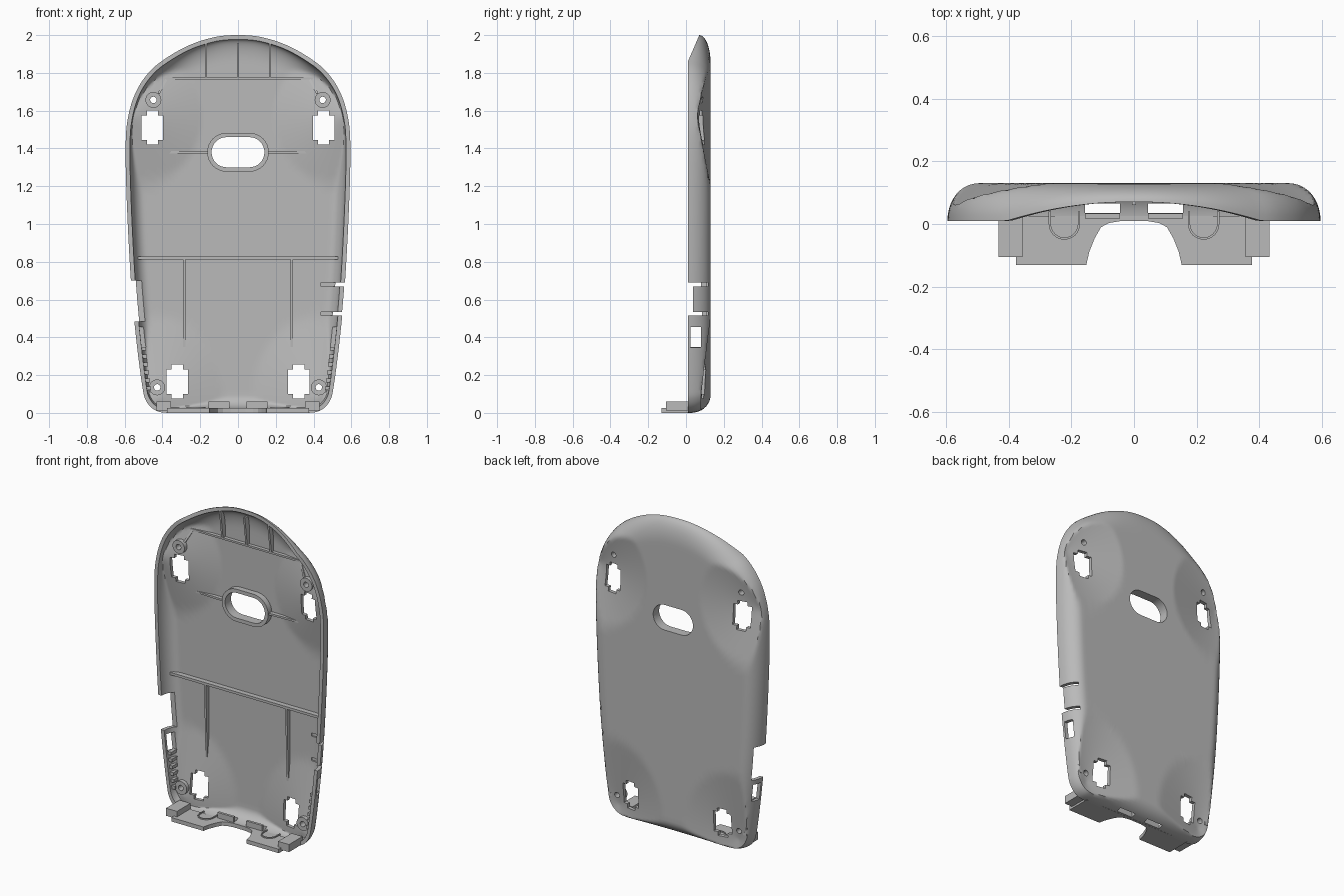
import bpy, bmesh
from math import sin, cos, pi, sqrt
from mathutils import Vector
from mathutils.bvhtree import BVHTree

cube = bpy.data.objects.get("Cube")
if cube:
    bpy.data.objects.remove(cube, do_unlink=True)

GREY = (0.49, 0.49, 0.49, 1)
mat = bpy.data.materials.new("plain grey plastic")
mat.use_nodes = True
mat.diffuse_color = GREY
mat.node_tree.nodes["Principled BSDF"].inputs["Base Color"].default_value = GREY

BACK = 0.13
WALL = 0.023


def finish(bm, name):
    me = bpy.data.meshes.new(name)
    bm.to_mesh(me)
    bm.free()
    ob = bpy.data.objects.new(name, me)
    bpy.context.collection.objects.link(ob)
    me.materials.append(mat)
    return ob


def smooth(ob):
    bpy.ops.object.select_all(action='DESELECT')
    ob.select_set(True)
    bpy.context.view_layer.objects.active = ob
    bpy.ops.object.shade_smooth_by_angle(angle=0.6)


def prism(name, pts, lo, hi, axis):
    """Closed polygon extruded along an axis."""
    bm = bmesh.new()
    ends = [[bm.verts.new({'X': (h, a, b), 'Y': (a, h, b), 'Z': (a, b, h)}[axis])
             for a, b in pts] for h in (lo, hi)]
    bridge(bm, ends[0], ends[1])
    for e in ends:
        bm.faces.new(e)
    bmesh.ops.recalc_face_normals(bm, faces=bm.faces)
    return finish(bm, name)


def bridge(bm, a, b):
    """Quads between two closed loops."""
    for i in range(len(a)):
        j = (i + 1) % len(a)
        bm.faces.new((a[i], a[j], b[j], b[i]))


def rect(a0, a1, b0, b1):
    return [(a0, b0), (a1, b0), (a1, b1), (a0, b1)]


def stadium(cx, cz, half, r, n=16):
    """Slot outline; half = 0 gives a circle."""
    pts = []
    for side in (1, -1):
        for i in range(n + 1 if half else n):
            t = -pi / 2 + pi * i / n
            pts.append((cx + side * (half + r * cos(t)), cz + side * r * sin(t)))
    return pts


def tube(name, outer, inner, lo, hi):
    """Ring with a through hole, along y."""
    bm = bmesh.new()
    loops = [[bm.verts.new((x, y, z)) for x, z in p]
             for p, y in ((outer, lo), (outer, hi), (inner, hi), (inner, lo))]
    for k in range(4):
        bridge(bm, loops[k], loops[(k + 1) % 4])
    bmesh.ops.recalc_face_normals(bm, faces=bm.faces)
    smooth(finish(bm, name))


# Rim outline, one half, then mirrored
half = [(0, 0), (0.2, 0), (0.37, 0), (0.44, 0.015), (0.487, 0.065), (0.508, 0.15),
        (0.54, 0.4), (0.567, 0.7), (0.588, 1.1), (0.595, 1.4), (0.583, 1.56),
        (0.54, 1.7), (0.465, 1.81), (0.37, 1.885), (0.25, 1.95), (0.12, 1.99), (0, 2)]
keys = half + [(-x, z) for x, z in half[-2:0:-1]]
outline = []
for k in range(len(keys)):
    p0, p1, p2, p3 = (Vector(keys[(k + o) % len(keys)]) for o in (-1, 0, 1, 2))
    for i in range(6):
        t = i / 6
        outline.append(0.5 * (2 * p1 + (p2 - p0) * t + (2 * p0 - 5 * p1 + 4 * p2 - p3) * t * t
                              + (3 * p1 - p0 - 3 * p2 + p3) * t ** 3))


def back_limit(x, z):
    """Flat back with four scooped corners."""
    y = BACK
    for cx, cz, rx, rz, deep in ((0.56, 1.57, 0.37, 0.37, 0.072), (0.42, 0.08, 0.34, 0.43, 0.058)):
        e = sqrt(((abs(x) - cx) / rx) ** 2 + ((z - cz) / rz) ** 2)
        y = min(y, BACK - deep * (1 - e))
    return y


def skin(bm, off):
    """Rounded edge rings, then rings shrinking to the centre; returns the rim loop."""
    steps, inner = 10, 30
    rings = []
    for s in range(steps + inner):
        t = pi / 2 * min(1, s / steps)
        f = 1 - max(0, s - steps) / inner
        ring = []
        for p in outline:
            inward = (Vector((0, max(0.45, min(1.4, p.y)))) - p).normalized()
            r = 0.095 + 0.05 * max(0, min(1, (p.y - 1.6) / 0.4))
            q = p + inward * (off + (r - off) * (1 - cos(t)))
            x, z = q.x * f, 1 + (q.y - 1) * f
            rim = 0.01 + max(0, p.y - 1.86) * 0.43
            y = min(rim + (BACK - off - rim) * sin(t), back_limit(x, z) - off)
            ring.append(bm.verts.new((x, y, z)))
        rings.append(ring)
    for a, b in zip(rings, rings[1:]):
        bridge(bm, a, b)
    hub = bm.verts.new((0, BACK - off, 1))
    for i, v in enumerate(rings[-1]):
        bm.faces.new((v, rings[-1][(i + 1) % len(outline)], hub))
    return rings[0]


# Shell: outer and inner skin joined at the rim
bm = bmesh.new()
bridge(bm, skin(bm, 0), skin(bm, WALL))
bmesh.ops.recalc_face_normals(bm, faces=bm.faces)
if bm.calc_volume(signed=True) < 0:
    bmesh.ops.reverse_faces(bm, faces=bm.faces[:])
tree = BVHTree.FromBMesh(bm)
shell = finish(bm, "back_shell")


def floor(x, z):
    hit = tree.ray_cast(Vector((x, -1, z)), Vector((0, 1, 0)))[0]
    return hit.y if hit else BACK - WALL


def cut(pts, lo, hi, axis):
    """Cut a prism out of the shell, with a second solver in reserve."""
    cutter = prism("opening_cutter", pts, lo, hi, axis)
    cutter.hide_render = True
    for solver in ('MANIFOLD', 'EXACT'):
        mod = shell.modifiers.new("opening", 'BOOLEAN')
        mod.object = cutter
        mod.solver = solver
        deps = bpy.context.evaluated_depsgraph_get()
        me = bpy.data.meshes.new_from_object(shell.evaluated_get(deps))
        shell.modifiers.remove(mod)
        if len(me.polygons) > 0.9 * len(shell.data.polygons):
            shell.data = me
            break
    bpy.data.objects.remove(cutter, do_unlink=True)


# Openings
feet = ((0.453, 1.51), (0.322, 0.166))
bosses = ((0.448, 1.657), (0.428, 0.135))
a, b, c, d = 0.03, 0.057, 0.065, 0.09
cross = [(b, -c), (b, c), (a, c), (a, d), (-a, d), (-a, c),
         (-b, c), (-b, -c), (-a, -c), (-a, -d), (a, -d), (a, -c)]
cut(stadium(0, 1.38, 0.06, 0.08), 0, 0.3, 'Y')
for sx in (1, -1):
    for cx, cz in feet:
        cut([(sx * cx + x, cz + z) for x, z in cross], 0, 0.3, 'Y')
    for cx, cz in bosses:
        cut(stadium(sx * cx, cz, 0, 0.017), 0.02, 0.3, 'Y')
    cut(rect(0.025, 0.08, 0.345, 0.455), sx * 0.46, sx * 0.7, 'X')
    cut(rect(sx * 0.045, sx * 0.157, 0.035, 0.066), -0.1, 0.045, 'Z')
# Side notch, and slits leaving a spring tab on the other side
cut(rect(-0.1, 0.092, 0.485, 0.7), -0.7, -0.45, 'X')
cut([(-0.1, 0.515), (0.116, 0.515), (0.116, 0.535), (0.036, 0.535),
     (0.036, 0.67), (0.116, 0.67), (0.116, 0.69), (-0.1, 0.69)], 0.44, 0.7, 'X')
smooth(shell)


def rib(name, start, end, top0, top1, width=0.012, n=14):
    """Thin wall rising from the inner floor between two (x, z) points."""
    a, b = Vector(start), Vector(end)
    d = (b - a).normalized()
    side = Vector((-d.y, d.x)) * width / 2
    bm = bmesh.new()
    prev = None
    for i in range(n + 1):
        c = a.lerp(b, i / n)
        base = floor(c.x, c.y) + 0.01
        top = min(base - 0.002, top0 + (top1 - top0) * i / n)
        sec = [bm.verts.new((c.x + k * side.x, y, c.y + k * side.y))
               for k, y in ((1, base), (1, top), (-1, top), (-1, base))]
        if prev:
            bridge(bm, prev, sec)
        if i in (0, n):
            bm.faces.new(sec)
        prev = sec
    bmesh.ops.recalc_face_normals(bm, faces=bm.faces)
    finish(bm, name)


# Inner ribs
rib("cross_rib", (-0.53, 0.82), (0.53, 0.82), 0.075, 0.075, 0.016)
rib("top_rib", (-0.41, 1.77), (0.41, 1.77), 0.085, 0.085)
for x in (-0.17, 0, 0.17):
    rib("top_gusset", (x, 1.77), (x, 1.955), 0.085, 0.06)

for sx, side in ((1, "left"), (-1, "right")):
    rib(side + "_long_rib", (sx * 0.285, 0.815), (sx * 0.285, 0.35), 0.075, 0.09)
    rib(side + "_slot_rib", (sx * 0.15, 1.38), (sx * 0.38, 1.38), 0.08, 0.09)
    rib(side + "_corner_rib", (sx * 0.38, 1.765), (sx * 0.42, 1.69), 0.085, 0.06)
    # Screw bosses
    for cx, cz in bosses:
        y = floor(sx * cx, cz)
        tube(side + "_screw_boss", stadium(sx * cx, cz, 0, 0.042),
             stadium(sx * cx, cz, 0, 0.017), y - 0.02, y + 0.012)
    # Small teeth inside the lower wall
    for k in range(6):
        z = 0.12 + 0.042 * k
        x = 0.5 + 0.12 * (z - 0.15)
        prism(side + "_wall_tooth", rect(sx * (x - 0.035), sx * (x - 0.012), z, z + 0.02),
              0.025, 0.085, 'Y')
    # Bottom hooks, clips and window lips
    prism(side + "_hook", rect(sx * 0.355, sx * 0.432, -0.105, 0.03), 0.012, 0.06, 'Z')
    prism(side + "_window_lip", rect(sx * 0.045, sx * 0.157, 0.018, 0.034), 0.015, 0.06, 'Z')
    arc = [(cos(pi * i / 12), -sin(pi * i / 12)) for i in range(13)]
    loop = []
    for r, pts in ((0.05, arc), (0.043, arc[::-1])):
        u = [(sx * 0.222 + r * x, r * y) for x, y in pts]
        loop += [(u[0][0], 0.04)] + u + [(u[-1][0], 0.04)]
    prism(side + "_clip_ridge", loop, 0.015, 0.032, 'Z')

# Slot frame
tube("slot_frame", stadium(0, 1.38, 0.06, 0.103), stadium(0, 1.38, 0.06, 0.08), 0.07, 0.118)

# Bottom tongue with arched gap
edge = [(0.377, 0.025), (0.377, -0.13), (0.152, -0.13), (0.143, -0.09),
        (0.125, -0.045), (0.105, -0.01), (0.08, 0.003), (0.04, 0.01)]
prism("bottom_tongue", edge + [(-x, y) for x, y in edge[::-1]], 0, 0.025, 'Z')
